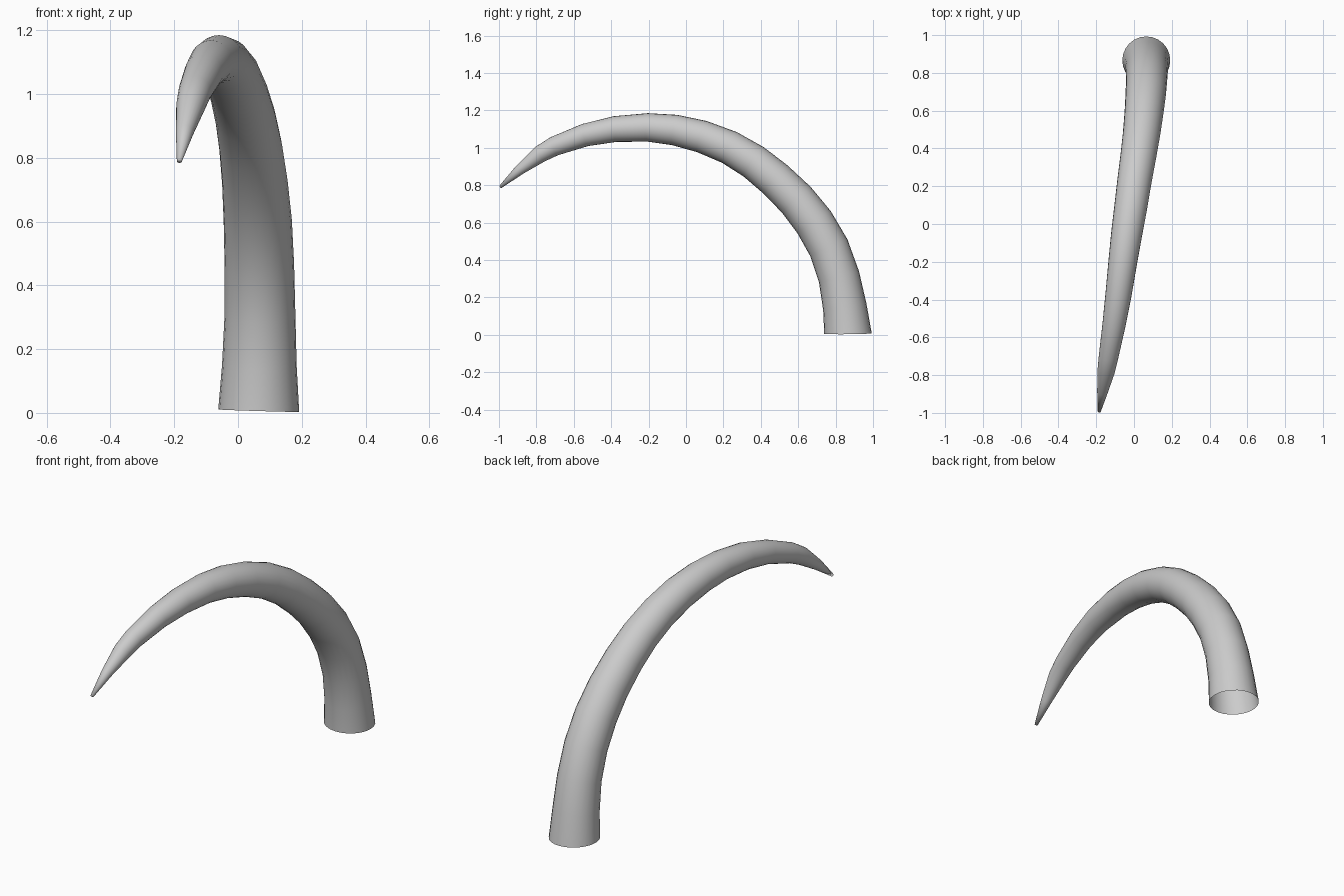
import bpy, bmesh, math
from mathutils import Vector

# Centre line of the horn with radius: (x, y, z, r), from base to tip
PATH = [
    (0.065, 0.866, 0.007, 0.127), (0.067, 0.849, 0.150, 0.117),
    (0.069, 0.818, 0.310, 0.111), (0.067, 0.764, 0.465, 0.109),
    (0.062, 0.685, 0.602, 0.107), (0.053, 0.590, 0.722, 0.103),
    (0.040, 0.477, 0.832, 0.099), (0.023, 0.360, 0.926, 0.095),
    (0.003, 0.232, 1.002, 0.091), (-0.018, 0.085, 1.060, 0.087),
    (-0.040, -0.060, 1.095, 0.082), (-0.060, -0.205, 1.109, 0.076),
    (-0.083, -0.380, 1.100, 0.069), (-0.107, -0.540, 1.068, 0.061),
    (-0.135, -0.705, 1.008, 0.052), (-0.148, -0.782, 0.965, 0.046),
    (-0.167, -0.890, 0.882, 0.028), (-0.184, -0.993, 0.790, 0.008),
]
SIDES = 24

bm = bmesh.new()
points = [Vector(p[:3]) for p in PATH]
rings = []
for i, c in enumerate(points):
    # Ring plane follows the path; the base ring is almost level
    if i == 0:
        t = Vector((0.03, -0.01, 1)).normalized()
    else:
        t = (points[min(i + 1, len(points) - 1)] - points[i - 1]).normalized()
    side = (Vector((1, 0, 0)) - t * t.x).normalized()
    up = t.cross(side)
    r = PATH[i][3]
    rings.append([bm.verts.new(c + r * (math.cos(a) * side + math.sin(a) * up))
                  for a in (2 * math.pi * k / SIDES for k in range(SIDES))])

# Skin between the rings, open at the base
for a, b in zip(rings, rings[1:]):
    for k in range(SIDES):
        n = (k + 1) % SIDES
        bm.faces.new((a[k], a[n], b[n], b[k]))

# Blunt tip
bm.faces.new(rings[-1])
for f in bm.faces:
    f.smooth = True

mesh = bpy.data.meshes.new("curved_horn")
bm.to_mesh(mesh)
bm.free()
horn = bpy.data.objects.new("curved_horn", mesh)
bpy.context.collection.objects.link(horn)
